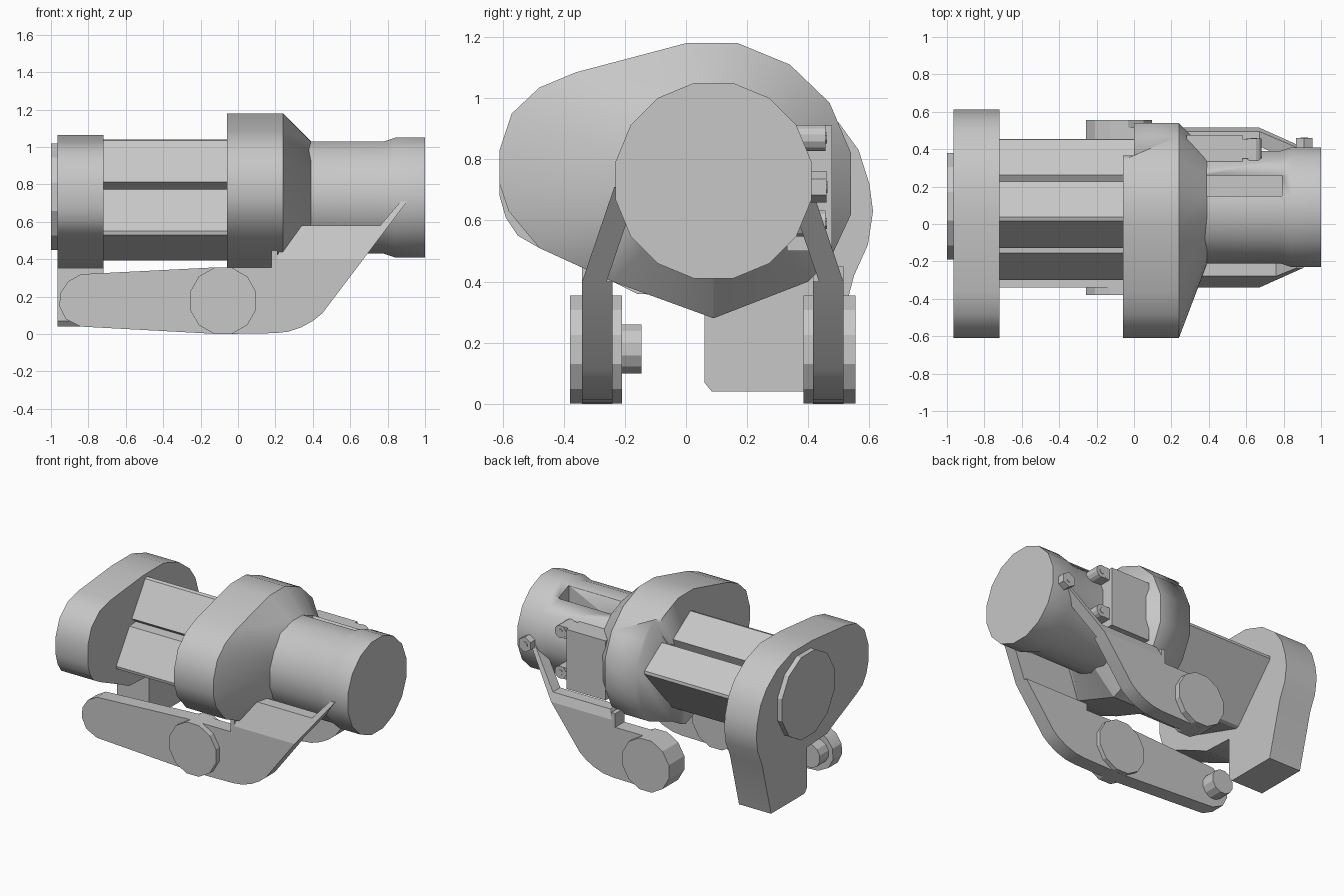
import bpy, bmesh, math

cube = bpy.data.objects.get("Cube")
if cube:
    bpy.data.objects.remove(cube, do_unlink=True)

grey = bpy.data.materials.new("plain_grey")
grey.use_nodes = True
grey.diffuse_color = (0.57, 0.57, 0.57, 1)
grey.node_tree.nodes["Principled BSDF"].inputs["Base Color"].default_value = (0.57, 0.57, 0.57, 1)

CY, CZ = 0.09, 0.73      # main shaft axis
MID = 0.0875             # plane between the two side arms


def loft(name, rings):
    """Skin a list of equal-length rings of 3D points and cap both ends."""
    bm = bmesh.new()
    loops = [[bm.verts.new(p) for p in ring] for ring in rings]
    n = len(loops[0])
    for a, b in zip(loops, loops[1:]):
        for i in range(n):
            j = (i + 1) % n
            bm.faces.new((a[i], a[j], b[j], b[i]))
    bm.faces.new(loops[0][::-1])
    bm.faces.new(loops[-1])
    bmesh.ops.recalc_face_normals(bm, faces=bm.faces)
    mesh = bpy.data.meshes.new(name)
    bm.to_mesh(mesh)
    bm.free()
    mesh.materials.append(grey)
    mesh.shade_smooth()
    mesh.set_sharp_from_angle(angle=math.radians(29))
    ob = bpy.data.objects.new(name, mesh)
    bpy.context.collection.objects.link(ob)
    return ob


def along_x(name, outline, x0, x1):
    return loft(name, [[(x, y, z) for y, z in outline] for x in (x0, x1)])


def along_y(name, outline, y0, y1):
    return loft(name, [[(x, y, z) for x, z in outline] for y in (y0, y1)])


def polygon(cu, cv, apothem, n=12):
    r = apothem / math.cos(math.pi / n)
    return [(cu + r * math.cos((i + 0.5) * math.tau / n),
             cv + r * math.sin((i + 0.5) * math.tau / n)) for i in range(n)]


def rect(u0, v0, u1, v1):
    return [(u0, v0), (u1, v0), (u1, v1), (u0, v1)]


def carve(target, cutter):
    """Subtract a hidden cutter from a part."""
    cutter.hide_render = True
    cutter.hide_viewport = True
    cutter.display_type = 'WIRE'
    cut = target.modifiers.new("cut", 'BOOLEAN')
    cut.operation = 'DIFFERENCE'
    cut.solver = 'EXACT'
    cut.object = cutter


# Barrel with flared end and a slot in its top
barrel = loft("barrel", [[(x, y, z) for y, z in polygon(CY, CZ, r, 16)]
                         for x, r in ((0.2, 0.3), (0.78, 0.3), (0.84, 0.32), (1.0, 0.32))])
carve(barrel, along_x("slot_cutter", rect(0.15, 0.84, 0.26, 1.2), 0.385, 0.79))

# Egg-shaped cowl tapering to the barrel, its back stepped in on the rear side
egg = [(-0.61, 0.72), (-0.61, 0.83), (-0.57, 0.95), (-0.48, 1.035), (-0.36, 1.085),
       (0, 1.18), (0.17, 1.18), (0.34, 1.11), (0.47, 0.985), (0.54, 0.82), (0.54, 0.62),
       (0.47, 0.47), (0.4, 0.4), (0.09, 0.28), (-0.24, 0.4), (-0.48, 0.51), (-0.58, 0.63)]
throat = []
for y, z in egg:
    a = math.atan2(z - CZ, y - CY)
    throat.append((0.39, CY + 0.305 * math.cos(a), CZ + 0.305 * math.sin(a)))
cowl = loft("cowl", [[(-0.06, y, z) for y, z in egg], [(0.24, y, z) for y, z in egg], throat])
step = [(0.45, 1.2), (0.37, 1.09), (0.1, 0.72), (0.16, 0.2), (0.7, 0.2), (0.7, 1.2)]
carve(cowl, along_x("step_cutter", step, -0.1, 0.0))

# End plate with its foot, and the round end cap
plate = [(-0.61, 0.68), (-0.61, 0.81), (-0.57, 0.92), (-0.48, 1.0), (-0.36, 1.03),
         (0, 1.065), (0.22, 1.065), (0.38, 1.01), (0.5, 0.92), (0.565, 0.83), (0.6, 0.72),
         (0.612, 0.63), (0.595, 0.52), (0.55, 0.42), (0.45, 0.04), (0.085, 0.04),
         (0.06, 0.07), (0.06, 0.35), (-0.16, 0.36), (-0.24, 0.4), (-0.48, 0.51),
         (-0.55, 0.55), (-0.59, 0.61)]
along_x("end_plate", plate, -0.965, -0.72)
along_x("end_cap", polygon(0.095, 0.735, 0.285), -1.0, -0.95)

# Motor body: four sides, with a V groove along each of the two upper ones
corners = [(0.465, 0.76), (0.025, 1.05), (-0.31, 0.535), (0.14, 0.39)]
body = []
for i, (y, z) in enumerate(corners):
    y2, z2 = corners[(i + 1) % 4]
    for t in (0.03, 0.46, 0.5, 0.54, 0.97) if i < 2 else (0.03, 0.97):
        py, pz = y + (y2 - y) * t, z + (z2 - z) * t
        if t == 0.5:
            py, pz = py + (CY - py) * 0.25, pz + (CZ - pz) * 0.25
        body.append((py, pz))
along_x("motor_body", body, -0.74, 0.02)

# Side arms: flat lower blade, leaning upper web with strut, pivot disc
nose = [(-0.1, 0.0), (0.2, 0.005), (0.27, 0.013), (0.34, 0.037), (0.4, 0.07), (0.45, 0.11),
        (0.67, 0.4), (0.21, 0.4), (0.21, 0.45), (0.18, 0.45), (0.18, 0.355)]
tail = [(-0.15, 0.355), (-0.84, 0.32), (-0.91, 0.28), (-0.95, 0.22), (-0.955, 0.15),
        (-0.92, 0.08), (-0.84, 0.04)]
short_tail = [(-0.08, 0.355), (-0.2, 0.25), (-0.2, 0.1)]
strut = [(0.2, 0.4), (0.67, 0.4), (0.905, 0.71), (0.87, 0.71)]
front_web = strut + [(0.76, 0.58), (0.29, 0.58)]
rear_web = strut + [(0.67, 0.46), (0.23, 0.46)]
for side, s, end, web in (("front", -1, tail, front_web), ("rear", 1, short_tail, rear_web)):
    def off(d):
        return MID + s * d
    along_y(side + "_arm", nose + end, off(0.3275), off(0.4275))
    along_y(side + "_pivot_disc", polygon(-0.08, 0.178, 0.177), off(0.2975), off(0.4675))
    loft(side + "_arm_web", [[(x, off(d - (z - 0.4) * 0.34), z) for x, z in web]
                             for d in (0.3475, 0.4275)])

# Pin on the inside of the long arm
along_y("arm_pin", polygon(-0.84, 0.18, 0.08), -0.25, -0.145)

# Box on the rear side with two knobs, and a nut at the strut tip
along_y("side_box", rect(0.28, 0.5, 0.58, 0.91), 0.33, 0.477)
for i, z in enumerate((0.87, 0.59)):
    along_y("box_knob_%d" % (i + 1), polygon(0.64, z, 0.042), 0.34, 0.457)
    along_y("knob_pin_%d" % (i + 1), polygon(0.64, z, 0.018, 8), 0.45, 0.461)
    along_x("knob_bracket_%d" % (i + 1), rect(0.35, z - 0.04, 0.455, z + 0.04), 0.57, 0.64)
along_y("strut_nut", polygon(0.91, 0.71, 0.045, 6), 0.39, 0.46)
along_y("nut_pin", polygon(0.91, 0.71, 0.02, 8), 0.45, 0.463)
